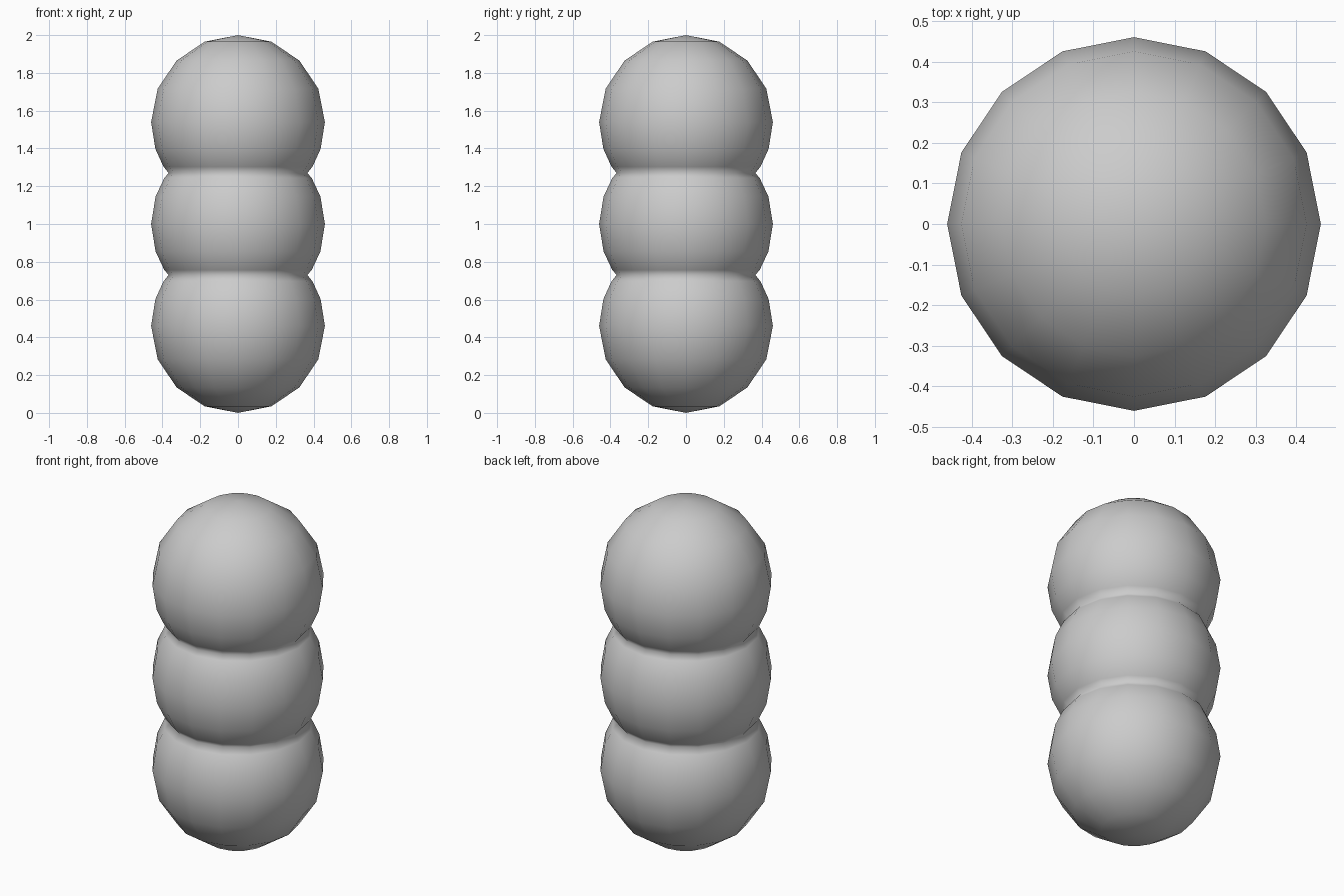
import bpy, bmesh
from math import sin, cos, pi, radians

if "Cube" in bpy.data.objects:
    bpy.data.objects.remove(bpy.data.objects["Cube"])

R, SIDES = 0.46, 16
LOW, MID, TOP = 0.46, 1.0, 1.54


def on_ball(centre, degrees):
    a = radians(degrees)
    return R * cos(a), centre + R * sin(a)


# Half outline from bottom to top: three balls joined by two creased waists
outline = [on_ball(LOW, d) for d in (-67.5, -45, -22.5, 0, 18, 31)]
outline.append((0.367, 0.73))
outline += [on_ball(MID, d) for d in (-32, -18.5, 0, 18.5, 32)]
outline.append((0.367, 1.27))
outline += [on_ball(TOP, d) for d in (-31, -18, 0, 22.5, 45, 67.5)]

# Revolve the outline and close it with poles
bm = bmesh.new()
rings = [[bm.verts.new((r * cos(2 * pi * i / SIDES), r * sin(2 * pi * i / SIDES), z))
          for i in range(SIDES)] for r, z in outline]
bottom, top = bm.verts.new((0, 0, 0)), bm.verts.new((0, 0, 2))
for i in range(SIDES):
    j = (i + 1) % SIDES
    bm.faces.new((bottom, rings[0][j], rings[0][i]))
    bm.faces.new((top, rings[-1][i], rings[-1][j]))
    for a, b in zip(rings, rings[1:]):
        bm.faces.new((a[i], a[j], b[j], b[i]))
for f in bm.faces:
    f.smooth = True

mesh = bpy.data.meshes.new("stacked_balls")
bm.to_mesh(mesh)
bm.free()
bpy.context.collection.objects.link(bpy.data.objects.new("stacked_balls", mesh))
